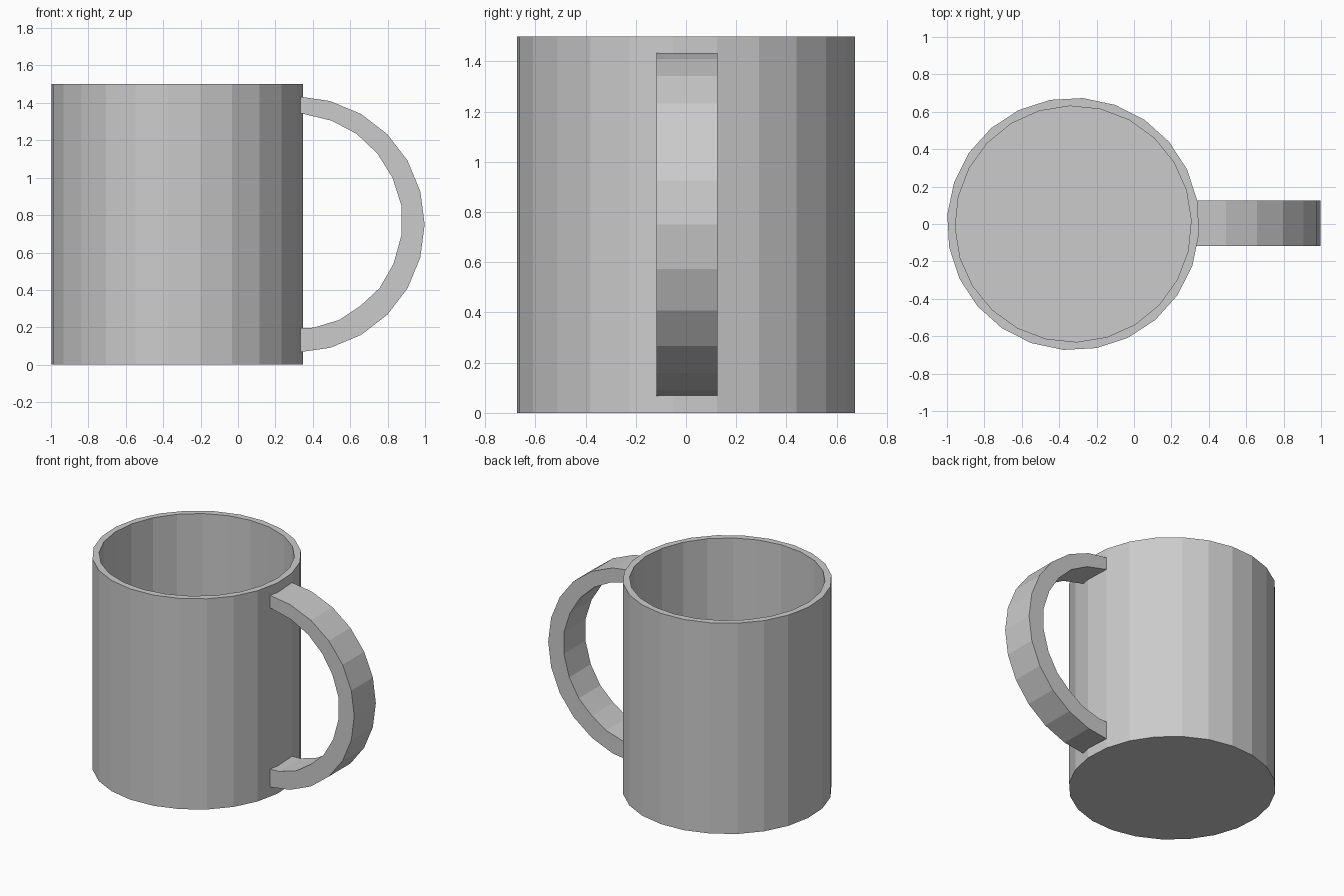
import bpy, bmesh
from math import cos, sin, radians

if "Cube" in bpy.data.objects:
    bpy.data.objects.remove(bpy.data.objects["Cube"])

CX, SIDES, HEIGHT, FLOOR = -0.325, 24, 1.5, 0.05


def finish(bm, name):
    bmesh.ops.recalc_face_normals(bm, faces=bm.faces)
    mesh = bpy.data.meshes.new(name)
    bm.to_mesh(mesh)
    bm.free()
    obj = bpy.data.objects.new(name, mesh)
    bpy.context.collection.objects.link(obj)
    return obj


def ring(bm, radius, z, turn):
    step = 360 / SIDES
    angles = [radians(turn + step * i) for i in range(SIDES)]
    return [bm.verts.new((CX + radius * cos(a), radius * sin(a), z)) for a in angles]


def bridge(bm, a, b):
    for i in range(len(a)):
        j = (i + 1) % len(a)
        bm.faces.new((a[i], a[j], b[j], b[i]))


# Cup: outer wall, rim, inner wall and floor
bm = bmesh.new()
rings = [ring(bm, 0.675, 0, 10.6), ring(bm, 0.675, HEIGHT, 10.6),
         ring(bm, 0.631, HEIGHT, 1.7), ring(bm, 0.631, FLOOR, 1.7)]
# start the inner rings at the vertex nearest the outer ring's first vertex
rings[2:] = [r[1:] + r[:1] for r in rings[2:]]
for lower, upper in zip(rings, rings[1:]):
    bridge(bm, lower, upper)
bm.faces.new(rings[0])
bm.faces.new(rings[-1])
finish(bm, "cup")

# Handle: faceted arc outside, slightly turned arc inside, flat strap
outer = [(0.334, 1.433)]
outer += [(0.315 + 0.683 * cos(radians(a)), 0.75 + 0.683 * sin(radians(a)))
          for a in range(75, -76, -15)]
outer += [(0.334, 0.068)]
inner = [(0.334, 1.345), (0.50, 1.305), (0.634, 1.235), (0.746, 1.128),
         (0.826, 1.0), (0.874, 0.85), (0.874, 0.695), (0.832, 0.54),
         (0.757, 0.41), (0.655, 0.315), (0.543, 0.24), (0.404, 0.198),
         (0.334, 0.196)]
bm = bmesh.new()
near, far = ([[bm.verts.new((x, y, z)) for x, z in line] for line in (outer, inner)]
             for y in (-0.118, 0.125))
for i in range(len(outer) - 1):
    corners = [near[0], near[1], far[1], far[0]]
    for k in range(4):
        a, b = corners[k], corners[(k + 1) % 4]
        bm.faces.new((a[i], a[i + 1], b[i + 1], b[i]))
for i in (0, -1):
    bm.faces.new((near[0][i], near[1][i], far[1][i], far[0][i]))
finish(bm, "handle")
